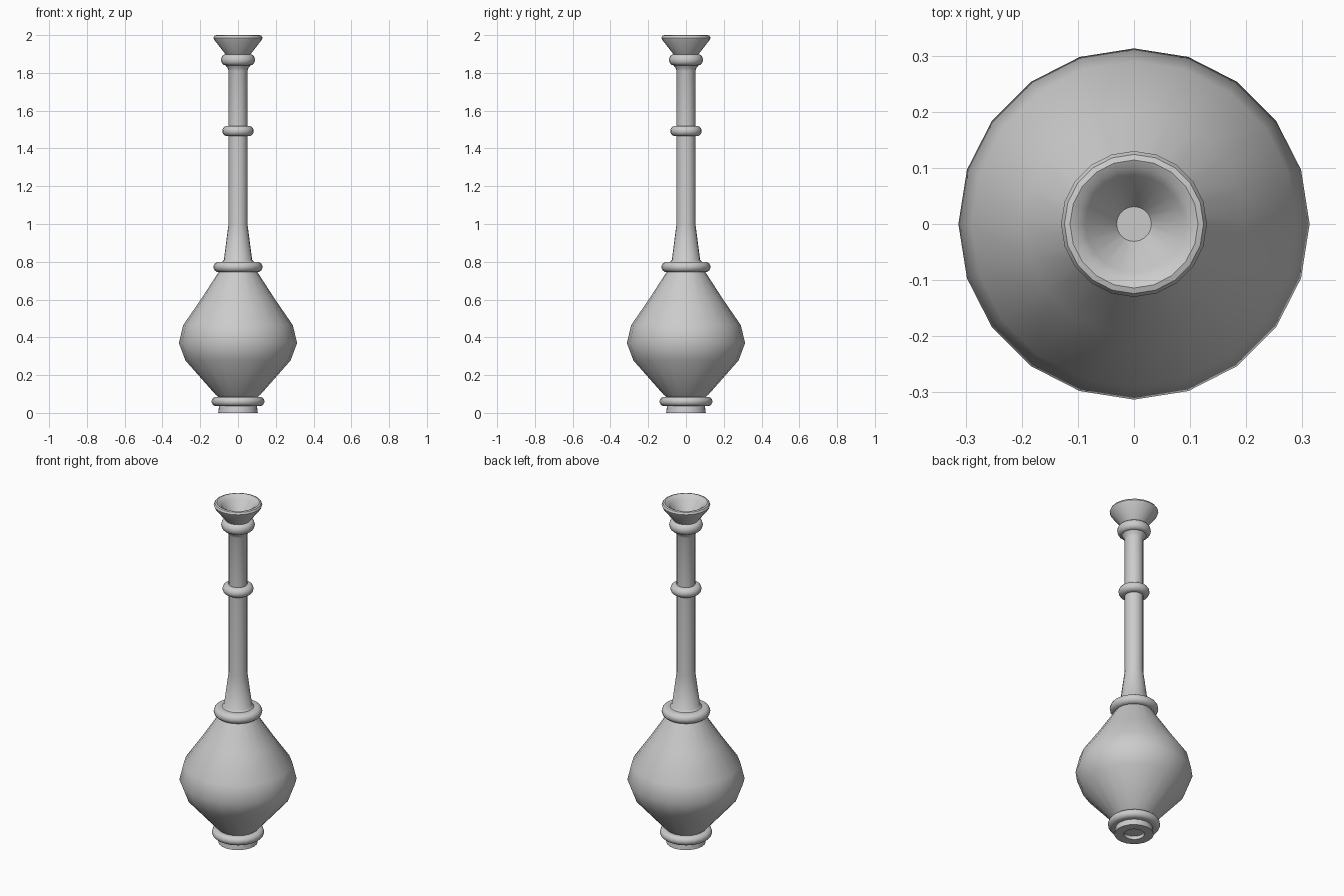
import bpy, bmesh
from math import cos, sin, pi, radians

if "Cube" in bpy.data.objects:
    bpy.data.objects.remove(bpy.data.objects["Cube"])

SIDES = 20


def lathe(name, profile, cap_start=False, cap_end=False):
    """Spin an outline of (radius, height) points around z."""
    bm = bmesh.new()
    loops = [[bm.verts.new((r * cos(2 * pi * i / SIDES), r * sin(2 * pi * i / SIDES), z))
              for i in range(SIDES)] for r, z in profile]
    for low, high in zip(loops, loops[1:]):
        for i in range(SIDES):
            j = (i + 1) % SIDES
            bm.faces.new((low[i], low[j], high[j], high[i]))
    if cap_start:
        bm.faces.new(loops[0][::-1])
    if cap_end:
        bm.faces.new(loops[-1])
    mesh = bpy.data.meshes.new(name)
    bm.to_mesh(mesh)
    bm.free()
    obj = bpy.data.objects.new(name, mesh)
    bpy.context.collection.objects.link(obj)
    bpy.context.view_layer.objects.active = obj
    obj.select_set(True)
    bpy.ops.object.shade_smooth_by_angle(angle=radians(40))
    obj.select_set(False)


def collar(name, r_low, r_high, r_out, z_low, z_high):
    """Rounded ring bulging out between two heights."""
    h, mid = (z_high - z_low) / 2, (z_low + z_high) / 2
    b = min(h, r_out - max(r_low, r_high))
    bulge = [(r_out - b + b * cos(a), mid + h * sin(a))
             for a in (pi * (k / 8 - 0.5) for k in range(9))]
    lathe(name, [(r_low, z_low)] + bulge + [(r_high, z_high)])


# Foot with a shallow recess underneath
lathe("foot", [(0.055, 0.02), (0.055, 0), (0.105, 0), (0.102, 0.022), (0.10, 0.036)],
      cap_start=True)
collar("foot_collar", 0.10, 0.105, 0.14, 0.036, 0.085)

# Bulbous body
lathe("body", [(0.105, 0.085), (0.12, 0.098), (0.278, 0.277), (0.313, 0.37),
               (0.29, 0.465), (0.197, 0.60), (0.103, 0.745)])
collar("shoulder_collar", 0.10, 0.075, 0.13, 0.745, 0.80)

# Long neck and its rings
lathe("neck_lower", [(0.085, 0.80), (0.075, 0.81), (0.05, 1.0), (0.05, 1.465)])
collar("neck_collar", 0.05, 0.05, 0.083, 1.465, 1.52)
lathe("neck_upper", [(0.05, 1.52), (0.05, 1.81), (0.055, 1.825), (0.066, 1.84)])
collar("mouth_collar", 0.062, 0.066, 0.09, 1.84, 1.898)

# Flared mouth with rounded lip and hollow cup
lathe("mouth", [(0.066, 1.898), (0.126, 1.975), (0.13, 1.986), (0.124, 1.997),
                (0.114, 2.0), (0.10, 1.993), (0.087, 1.98), (0.031, 1.90)],
      cap_end=True)
